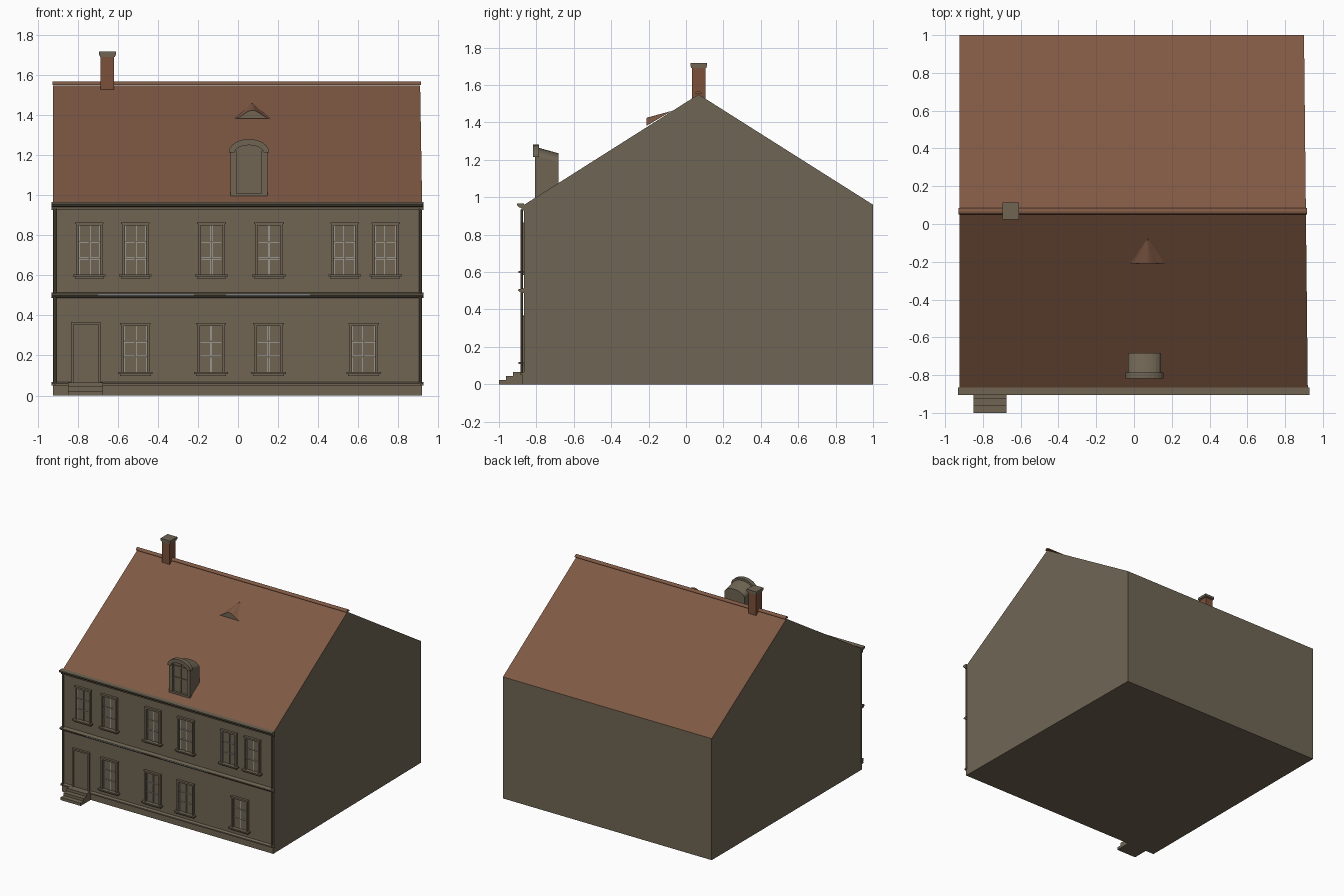
import bpy, bmesh, math

if "Cube" in bpy.data.objects:
    bpy.data.objects.remove(bpy.data.objects["Cube"])

def mat(name, c):
    m = bpy.data.materials.new(name)
    m.diffuse_color = (*c, 1)
    m.use_nodes = True
    m.node_tree.nodes["Principled BSDF"].inputs["Base Color"].default_value = m.diffuse_color
    return m

WALL = mat("stone_wall", (0.160, 0.131, 0.088))
ROOF = mat("clay_roof", (0.215, 0.100, 0.058))
BRICK = mat("chimney_brick", (0.200, 0.082, 0.042))
PALE = mat("pale_glazing", (0.50, 0.55, 0.62))

def finish(name, bm, mats):
    bmesh.ops.recalc_face_normals(bm, faces=bm.faces)
    me = bpy.data.meshes.new(name)
    bm.to_mesh(me)
    bm.free()
    for m in mats:
        me.materials.append(m)
    ob = bpy.data.objects.new(name, me)
    bpy.context.collection.objects.link(ob)
    return ob

def loft(name, a, b, mats, rule=None):
    """Solid between two matching 3D outlines."""
    bm = bmesh.new()
    va = [bm.verts.new(p) for p in a]
    vb = [bm.verts.new(p) for p in b]
    n = len(a)
    bm.faces.new(va)
    bm.faces.new(vb[::-1])
    for i in range(n):
        j = (i + 1) % n
        bm.faces.new((va[i], vb[i], vb[j], va[j]))
    bmesh.ops.recalc_face_normals(bm, faces=bm.faces)
    if rule:
        for f in bm.faces:
            f.material_index = rule(f)
    return finish(name, bm, mats)

def along_x(name, x0, x1, yz, m):
    return loft(name, [(x0, y, z) for y, z in yz], [(x1, y, z) for y, z in yz], [m])

def boxes(name, dims, m):
    """One object from (x0, x1, y0, y1, z0, z1) boxes."""
    bm = bmesh.new()
    for x0, x1, y0, y1, z0, z1 in dims:
        vs = bmesh.ops.create_cube(bm, size=1)["verts"]
        for v in vs:
            v.co = (x1 if v.co.x > 0 else x0, y1 if v.co.y > 0 else y0, z1 if v.co.z > 0 else z0)
    return finish(name, bm, [m])

F = -0.865            # front wall plane
RIDGE_Y, RIDGE_Z = 0.067, 1.55

# House body: gabled prism, right side tapering slightly to the back
gable = [(F, 0), (1, 0), (1, 0.96), (RIDGE_Y, RIDGE_Z), (F, 0.96)]
loft("house_body", [(-0.925, y, z) for y, z in gable],
     [(0.92 - 0.02 * (y - F) / 1.865, y, z) for y, z in gable],
     [WALL, ROOF], lambda f: 1 if f.normal.z > 0.3 else 0)

# Ridge tiles
along_x("ridge_tiles", -0.928, 0.915,
        [(RIDGE_Y + 0.017 * math.cos(t * math.pi / 6), 1.552 + 0.017 * math.sin(t * math.pi / 6))
         for t in range(7)], ROOF)

# Cornice, floor band and plinth
along_x("cornice", -0.933, 0.928, [(F, 0.928), (-0.877, 0.928), (-0.880, 0.943), (-0.892, 0.945),
                                   (-0.904, 0.957), (-0.904, 0.966), (F, 0.966)], WALL)
along_x("floor_band", -0.933, 0.928, [(F, 0.488), (-0.880, 0.488), (-0.896, 0.500),
                                      (-0.896, 0.508), (F, 0.514)], WALL)
along_x("plinth", -0.925, 0.92, [(F, 0), (-0.874, 0), (-0.874, 0.052), (F, 0.052)], WALL)
along_x("plinth_moulding", -0.933, 0.928, [(F, 0.05), (-0.884, 0.05), (-0.884, 0.060), (F, 0.067)], WALL)
boxes("band_highlight", [(x0, x1, -0.898, -0.89, 0.501, 0.505)
                         for x0, x1 in ((-0.70, -0.22), (-0.06, 0.36))], PALE)

# Downpipes at both corners
for side, x in (("left", -0.915), ("right", 0.911)):
    ring = [(x + 0.007 * math.cos(k * math.pi / 4), -0.879 + 0.007 * math.sin(k * math.pi / 4)) for k in range(8)]
    loft("downpipe_" + side, [(a, b, 0.05) for a, b in ring], [(a, b, 0.935) for a, b in ring], [WALL])

# Windows: surround, sill, glazing bars with pale edges
def window(name, x0, x1, z0, z1):
    w, y = 0.013, -0.880
    boxes(name + "_frame", [(x0, x0 + w, y, F, z0, z1), (x1 - w, x1, y, F, z0, z1),
                            (x0, x1, y, F, z1 - w, z1), (x0 - 0.004, x1 + 0.004, y - 0.004, F, z1 - 0.004, z1 + 0.003)], WALL)
    boxes(name + "_sill", [(x0 - 0.014, x1 + 0.014, -0.896, F, z0 - 0.010, z0),
                           (x0 - 0.005, x1 + 0.005, -0.886, F, z0 - 0.020, z0 - 0.010)], WALL)
    a, b, c, d = x0 + w, x1 - w, z0, z1 - w
    cx, rows = (a + b) / 2, [c + (d - c) * k / 3 for k in (1, 2)]
    for part, e, yy, m in (("_bar_edges", 0.0055, -0.868, PALE), ("_bars", 0.0035, -0.872, WALL)):
        bars = [(cx - e, cx + e, yy, F, c, d)]
        bars += [(a, b, yy, F, z - e, z + e) for z in rows]
        bars += [(a, a + e, yy, F, c, d), (b - e, b, yy, F, c, d)]
        boxes(name + part, bars, m)

for i, (x0, x1) in enumerate([(-0.81, -0.675), (-0.58, -0.445), (-0.20, -0.065),
                              (0.085, 0.225), (0.465, 0.60), (0.67, 0.805)]):
    window("upper_window_%d" % (i + 1), x0, x1, 0.605, 0.862)
for i, (x0, x1) in enumerate([(-0.585, -0.44), (-0.205, -0.065), (0.08, 0.225), (0.555, 0.70)]):
    window("lower_window_%d" % (i + 1), x0, x1, 0.118, 0.36)

# Door and steps
boxes("door_frame", [(-0.834, -0.822, -0.882, F, 0.065, 0.368), (-0.698, -0.686, -0.882, F, 0.065, 0.368),
                     (-0.834, -0.686, -0.882, F, 0.356, 0.368)], WALL)
boxes("door", [(-0.822, -0.698, -0.871, F, 0.065, 0.356)], WALL)
boxes("front_steps", [(-0.85, -0.675, y, F, 0, z) for y, z in ((-1.0, 0.022), (-0.962, 0.044), (-0.925, 0.066))], WALL)

# Arched dormer
CX, N = 0.055, 12
def arch(rx, base, rise, y):
    return [(CX + rx * math.cos(math.pi * k / N), y, base + rise * math.sin(math.pi * k / N)) for k in range(N + 1)]
def dormer_outline(y, base, rise):
    return [(CX - 0.088, y, 1.0), (CX + 0.088, y, 1.0)] + arch(0.088, base, rise, y)
loft("dormer_body", dormer_outline(-0.790, 1.215, 0.05), dormer_outline(-0.682, 1.190, 0.045), [WALL])
boxes("dormer_surround", [(CX - 0.092, CX - 0.062, -0.806, -0.785, 1.0, 1.225),
                          (CX + 0.062, CX + 0.092, -0.806, -0.785, 1.0, 1.225),
                          (CX - 0.092, CX + 0.092, -0.808, -0.785, 0.995, 1.010)], WALL)
boxes("dormer_glazing_bars", [(CX - 0.004, CX + 0.004, -0.797, -0.785, 1.01, 1.25),
                              (CX - 0.062, CX + 0.062, -0.797, -0.785, 1.118, 1.126),
                              (CX - 0.062, CX + 0.062, -0.797, -0.785, 1.206, 1.216)], WALL)
def hood(y):
    return arch(0.101, 1.215, 0.066, y) + arch(0.072, 1.215, 0.036, y)[::-1]
loft("dormer_hood", hood(-0.818), hood(-0.785), [WALL])

# Small eyelid vent: arched front with roof running back to a point
bm = bmesh.new()
front = [bm.verts.new((0.072 + 0.092 * t / 6, -0.21, 1.383 + 0.042 * (0.5 + 0.5 * math.cos(math.pi * t / 6))))
         for t in range(-6, 7)]
tip = bm.verts.new((0.072, -0.075, 1.462))
bm.faces.new(front)
for p, q in zip(front, front[1:]):
    bm.faces.new((p, q, tip)).material_index = 1
bm.faces.new((front[0], tip, front[-1])).material_index = 1
finish("eyelid_vent", bm, [WALL, ROOF])

# Chimney
boxes("chimney_shaft", [(-0.686, -0.619, 0.032, 0.105, 1.50, 1.70)], BRICK)
boxes("chimney_cap", [(-0.695, -0.610, 0.024, 0.113, 1.70, 1.718),
                      (-0.690, -0.615, 0.028, 0.109, 1.692, 1.70)], WALL)
